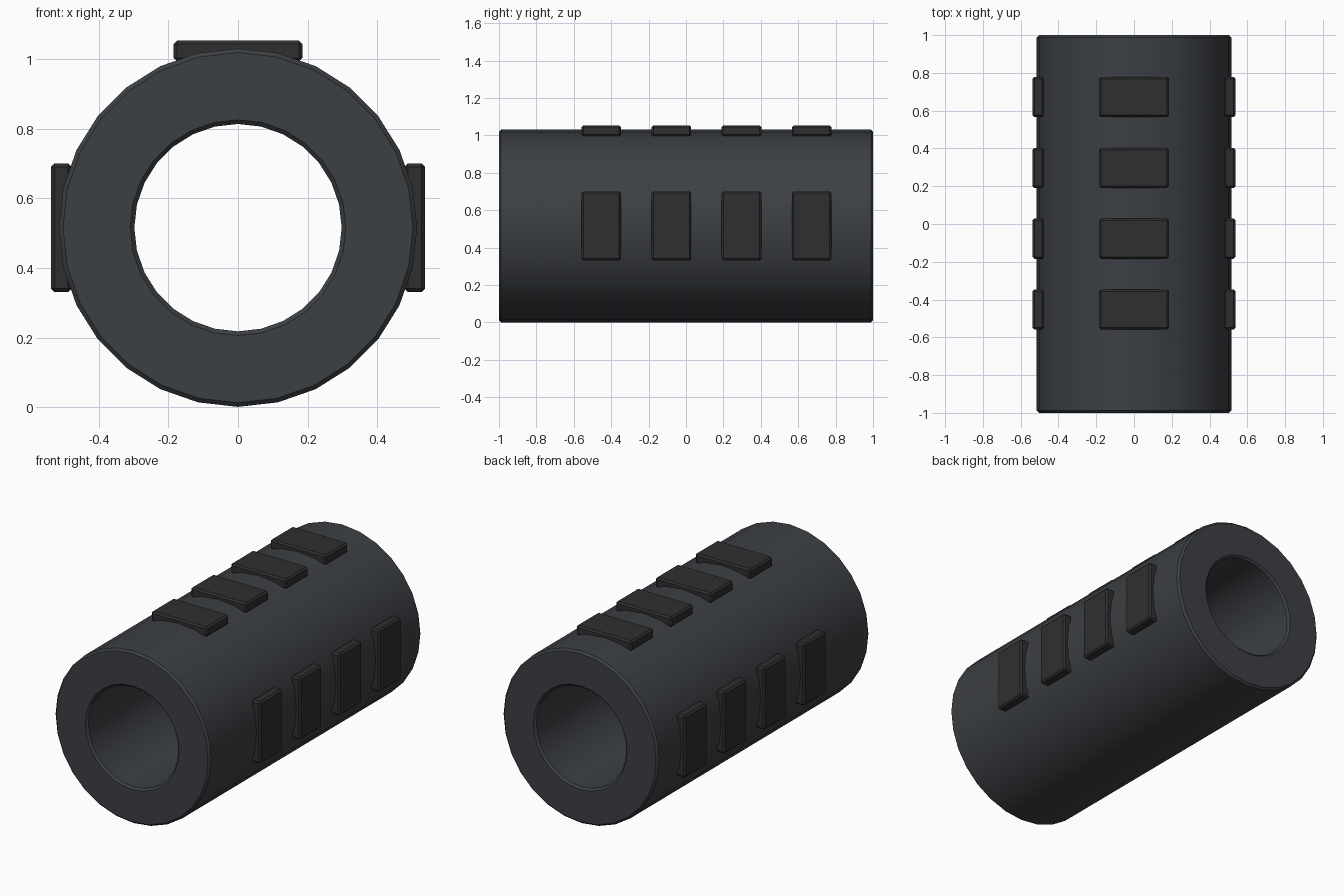
import bpy, bmesh
from math import sin, cos, pi, radians
from mathutils import Matrix, Vector

if "Cube" in bpy.data.objects:
    bpy.data.objects.remove(bpy.data.objects["Cube"])

SIDES, R_OUT, R_IN, CZ, C = 28, 0.515, 0.298, 0.516, 0.012


def material(name, colour):
    m = bpy.data.materials.new(name)
    m.diffuse_color = (*colour, 1)
    m.use_nodes = True
    m.node_tree.nodes["Principled BSDF"].inputs["Base Color"].default_value = m.diffuse_color
    return m


def finish(bm, name, mat, angle=None):
    bmesh.ops.recalc_face_normals(bm, faces=bm.faces)
    mesh = bpy.data.meshes.new(name)
    bm.to_mesh(mesh)
    bm.free()
    mesh.materials.append(mat)
    ob = bpy.data.objects.new(name, mesh)
    bpy.context.collection.objects.link(ob)
    if angle:
        bpy.ops.object.select_all(action='DESELECT')
        ob.select_set(True)
        bpy.context.view_layer.objects.active = ob
        bpy.ops.object.shade_smooth_by_angle(angle=angle)
    return ob


tube_mat = material("dark_metal", (0.045, 0.05, 0.057))
pad_mat = material("black_rubber", (0.028, 0.028, 0.028))

# Hollow tube: chamfered wall section (radius, y) swept around the y axis
profile = [(R_OUT - C, -1), (R_OUT, -1 + C), (R_OUT, 1 - C), (R_OUT - C, 1),
           (R_IN + C, 1), (R_IN, 1 - C), (R_IN, -1 + C), (R_IN + C, -1)]
bm = bmesh.new()
rings = []
for i in range(SIDES):
    a = 2 * pi * i / SIDES
    rings.append([bm.verts.new((r * sin(a), y, CZ + r * cos(a))) for r, y in profile])
n = len(profile)
for i in range(SIDES):
    p, q = rings[i], rings[(i + 1) % SIDES]
    for j in range(n):
        k = (j + 1) % n
        bm.faces.new((p[j], p[k], q[k], q[j]))
finish(bm, "tube", tube_mat, radians(30))


# Bevelled grip pads: a row of four on the top, right and left
def pad(name, y, turn):
    bm = bmesh.new()
    bmesh.ops.create_cube(bm, size=1, matrix=Matrix.Diagonal((0.37, 0.212, 0.06, 1)))
    bmesh.ops.bevel(bm, geom=bm.edges[:], offset=0.01, segments=1, affect='EDGES')
    place = (Matrix.Translation((0, y, CZ)) @ Matrix.Rotation(turn, 4, 'Y')
             @ Matrix.Translation((0, 0, 0.508)))
    bmesh.ops.transform(bm, matrix=place, verts=bm.verts)
    finish(bm, name, pad_mat)


for side, turn in (("top", 0), ("right", pi / 2), ("left", -pi / 2)):
    for i in range(4):
        pad(f"{side}_grip_pad_{i + 1}", -0.453 + 0.375 * i, turn)
